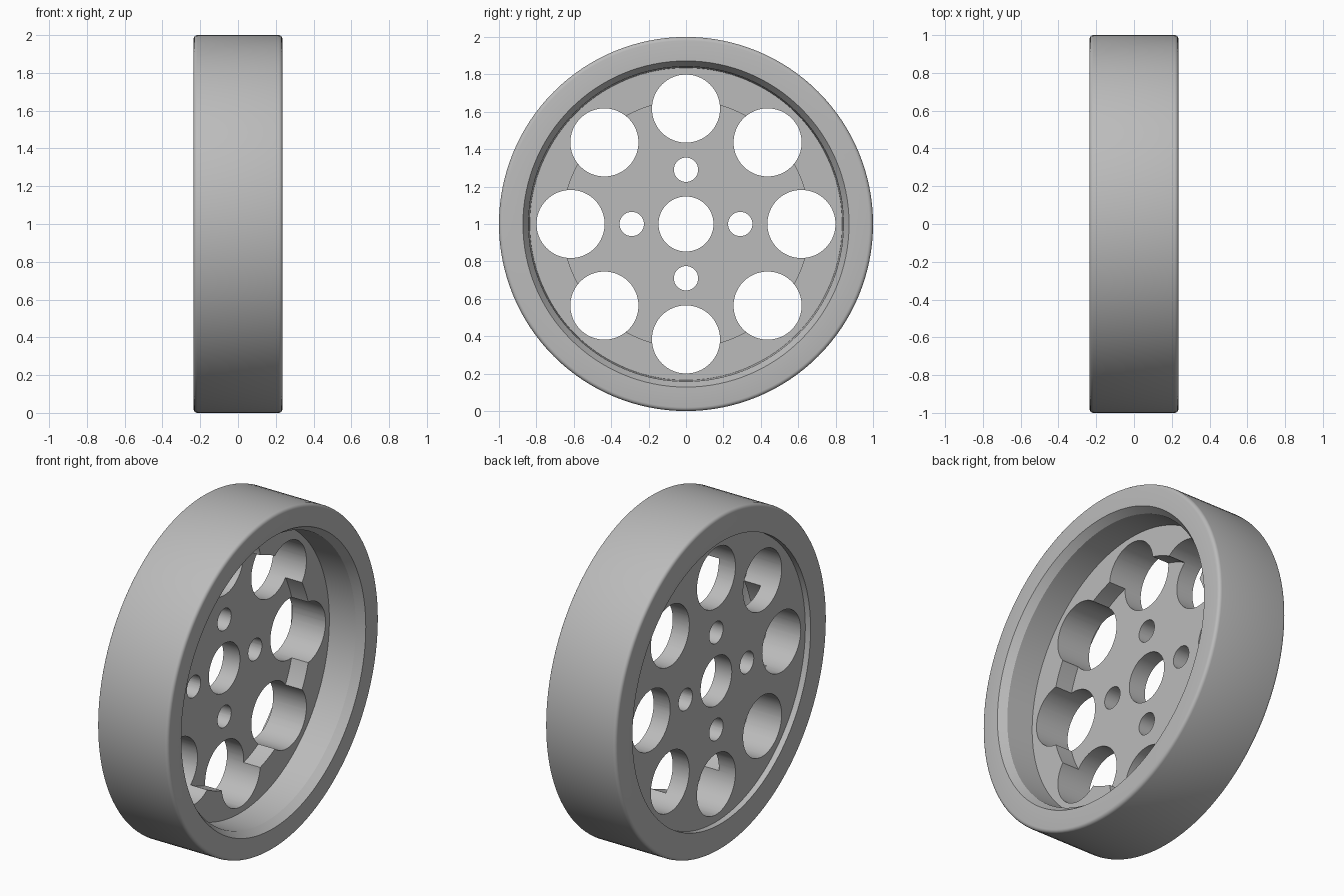
import bpy
import bmesh
from math import cos, sin, pi, radians
from mathutils import Matrix, Vector

cube = bpy.data.objects.get("Cube")
if cube:
    bpy.data.objects.remove(cube)

HALF = 0.235      # half the wheel width
FILLET = 0.02     # rounding of the tread edges
SEGMENTS = 128

# Plain grey material
GREY = (0.5, 0.5, 0.5, 1.0)
grey = bpy.data.materials.new("plain_grey")
grey.use_nodes = True
grey.diffuse_color = GREY
grey.node_tree.nodes["Principled BSDF"].inputs["Base Color"].default_value = GREY


def add_object(name, bm):
    mesh = bpy.data.meshes.new(name)
    bmesh.ops.recalc_face_normals(bm, faces=bm.faces)
    bm.to_mesh(mesh)
    bm.free()
    obj = bpy.data.objects.new(name, mesh)
    bpy.context.collection.objects.link(obj)
    return obj


def tread_fillet(side):
    """Quarter round at one tread edge, running from side face to tread."""
    pts = []
    for i in range(5):
        a = i / 4 * pi / 2
        pts.append((side * (HALF - FILLET + FILLET * cos(a)),
                    1 - FILLET + FILLET * sin(a)))
    return pts


# Wheel cross-section as (x, radius): stepped dish on +x, shallow recess on -x
profile = [
    (-0.20, 0.147), (-0.09, 0.147),              # axle bore
    (-0.09, 0.66), (0.02, 0.66),                 # sunken hub
    (0.02, 0.835), (HALF - 0.045, 0.842),        # web and rim wall
    (HALF, 0.872),                               # rim chamfer
    *tread_fillet(1), *reversed(tread_fillet(-1)),
    (-HALF, 0.842), (-0.20, 0.842),              # back recess
]

bm = bmesh.new()
verts = [bm.verts.new((x, 0, r)) for x, r in profile]
edges = [bm.edges.new((v, verts[i - 1])) for i, v in enumerate(verts)]
bmesh.ops.spin(bm, geom=verts + edges, cent=(0, 0, 0), axis=(1, 0, 0),
               angle=2 * pi, steps=SEGMENTS, use_merge=True)
bmesh.ops.remove_doubles(bm, verts=bm.verts, dist=1e-5)
wheel = add_object("wheel", bm)
wheel.data.materials.append(grey)

# Cutters: eight large lightening holes and four bolt holes
bm = bmesh.new()
for count, ring, radius, sides in ((8, 0.617, 0.182, 64), (4, 0.29, 0.065, 40)):
    for i in range(count):
        a = 2 * pi * i / count
        place = Matrix.Translation(Vector((0, ring * cos(a), ring * sin(a))))
        bmesh.ops.create_cone(bm, cap_ends=True, segments=sides,
                              radius1=radius, radius2=radius, depth=1,
                              matrix=place @ Matrix.Rotation(pi / 2, 4, "Y"))
cutter = add_object("hole_cutter", bm)
cutter.hide_render = True

cut = wheel.modifiers.new("holes", "BOOLEAN")
cut.operation = "DIFFERENCE"
cut.solver = "EXACT"
cut.object = cutter

bpy.ops.object.select_all(action="DESELECT")
wheel.select_set(True)
bpy.context.view_layer.objects.active = wheel
bpy.ops.object.modifier_apply(modifier=cut.name)
bpy.data.objects.remove(cutter)

# Stand the wheel on the ground and smooth its round surfaces
wheel.data.transform(Matrix.Translation((0, 0, 1)))
bpy.ops.object.shade_smooth_by_angle(angle=radians(30))
